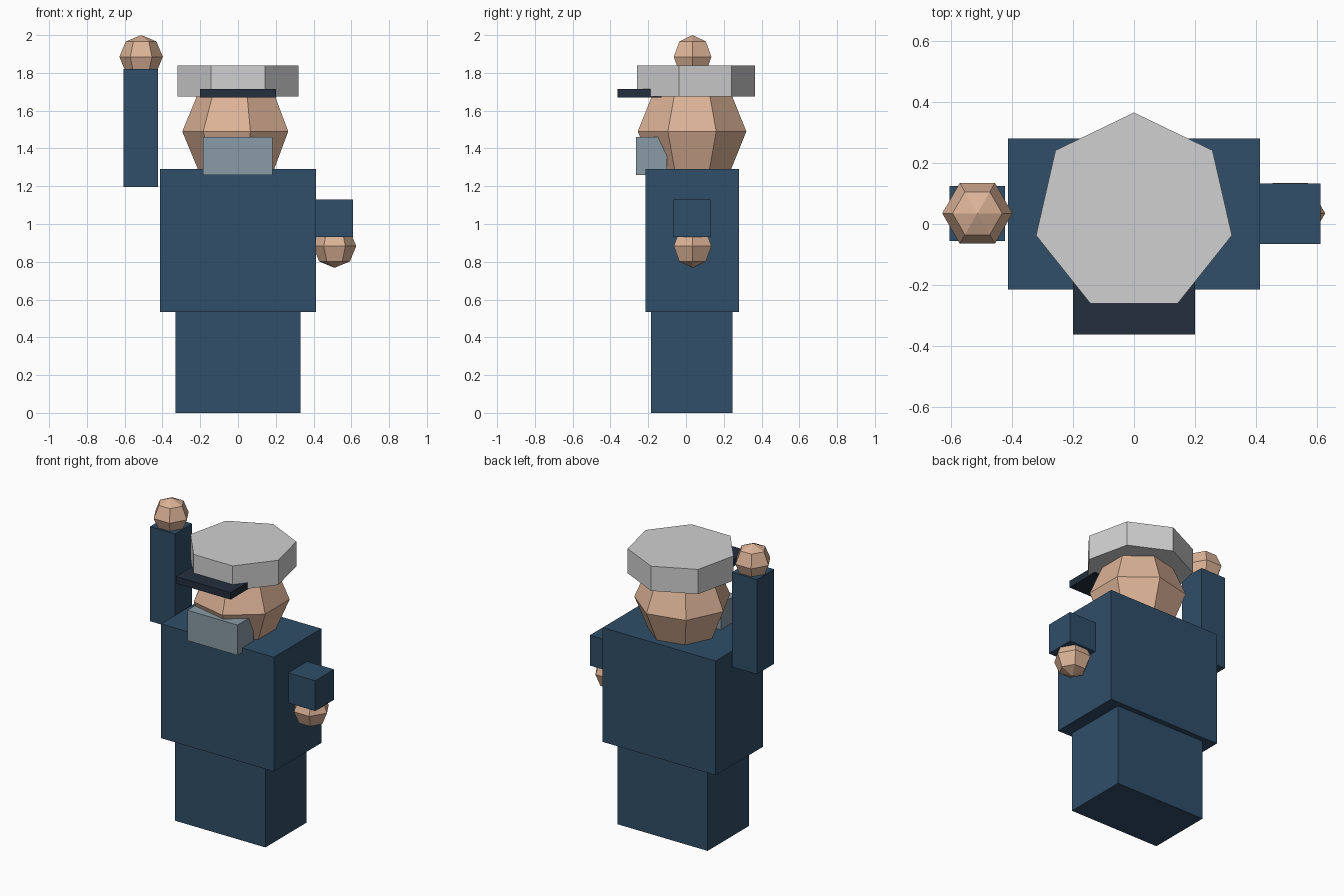
import bpy
from math import pi
from mathutils import Matrix

cube = bpy.data.objects.get("Cube")
if cube:
    bpy.data.objects.remove(cube, do_unlink=True)


def material(name, rgb):
    mat = bpy.data.materials.new(name)
    mat.use_nodes = True
    color = (*rgb, 1)
    mat.diffuse_color = color
    bsdf = mat.node_tree.nodes["Principled BSDF"]
    bsdf.inputs["Base Color"].default_value = color
    bsdf.inputs["Roughness"].default_value = 0.8
    return mat


navy = material("navy cloth", (0.029, 0.077, 0.138))
dark = material("dark visor", (0.017, 0.028, 0.047))
skin = material("skin", (0.72, 0.45, 0.31))
white = material("cap white", (0.63, 0.63, 0.63))
grey = material("beard grey", (0.25, 0.33, 0.38))


def finish(name, mat):
    obj = bpy.context.object
    obj.name = obj.data.name = name
    obj.data.materials.append(mat)
    return obj


def box(name, mat, x, y, z):
    """Box spanning the given (low, high) range on each axis."""
    bpy.ops.mesh.primitive_cube_add(size=1)
    obj = finish(name, mat)
    size = [b - a for a, b in (x, y, z)]
    centre = [(a + b) / 2 for a, b in (x, y, z)]
    obj.data.transform(Matrix.Diagonal((*size, 1)))
    obj.location = centre
    return obj


def ball(name, mat, sides, radius, centre):
    """Faceted ball with one corner of its outline pointing to the back."""
    bpy.ops.mesh.primitive_uv_sphere_add(segments=sides, ring_count=4, radius=radius)
    obj = finish(name, mat)
    obj.data.transform(Matrix.Rotation(pi / 2, 4, "Z"))
    obj.location = centre
    return obj


# Body
box("legs", navy, (-0.33, 0.33), (-0.185, 0.245), (0, 0.535))
box("torso", navy, (-0.413, 0.413), (-0.215, 0.28), (0.535, 1.29))

# Raised right arm and bent left arm
box("right_arm", navy, (-0.605, -0.423), (-0.055, 0.125), (1.195, 1.82))
box("left_arm", navy, (0.40, 0.61), (-0.065, 0.132), (0.93, 1.13))
ball("right_hand", skin, 6, 0.115, (-0.513, 0.035, 1.885))
ball("left_hand", skin, 6, 0.115, (0.511, 0.035, 0.883))

# Head and beard
ball("head", skin, 7, 0.295, (0, 0.032, 1.49))
box("beard", grey, (-0.185, 0.182), (-0.265, -0.10), (1.26, 1.46))

# Seven-sided cap with its visor
bpy.ops.mesh.primitive_cylinder_add(vertices=7, radius=0.329, depth=0.163)
cap = finish("cap", white)
top = max(cap.data.vertices, key=lambda v: v.co.y)
if top.co.y < 0.328:
    cap.data.transform(Matrix.Rotation(pi / 2, 4, "Z"))
cap.location = (0, 0.036, 1.757)
box("visor", dark, (-0.2, 0.2), (-0.362, -0.13), (1.67, 1.716))
